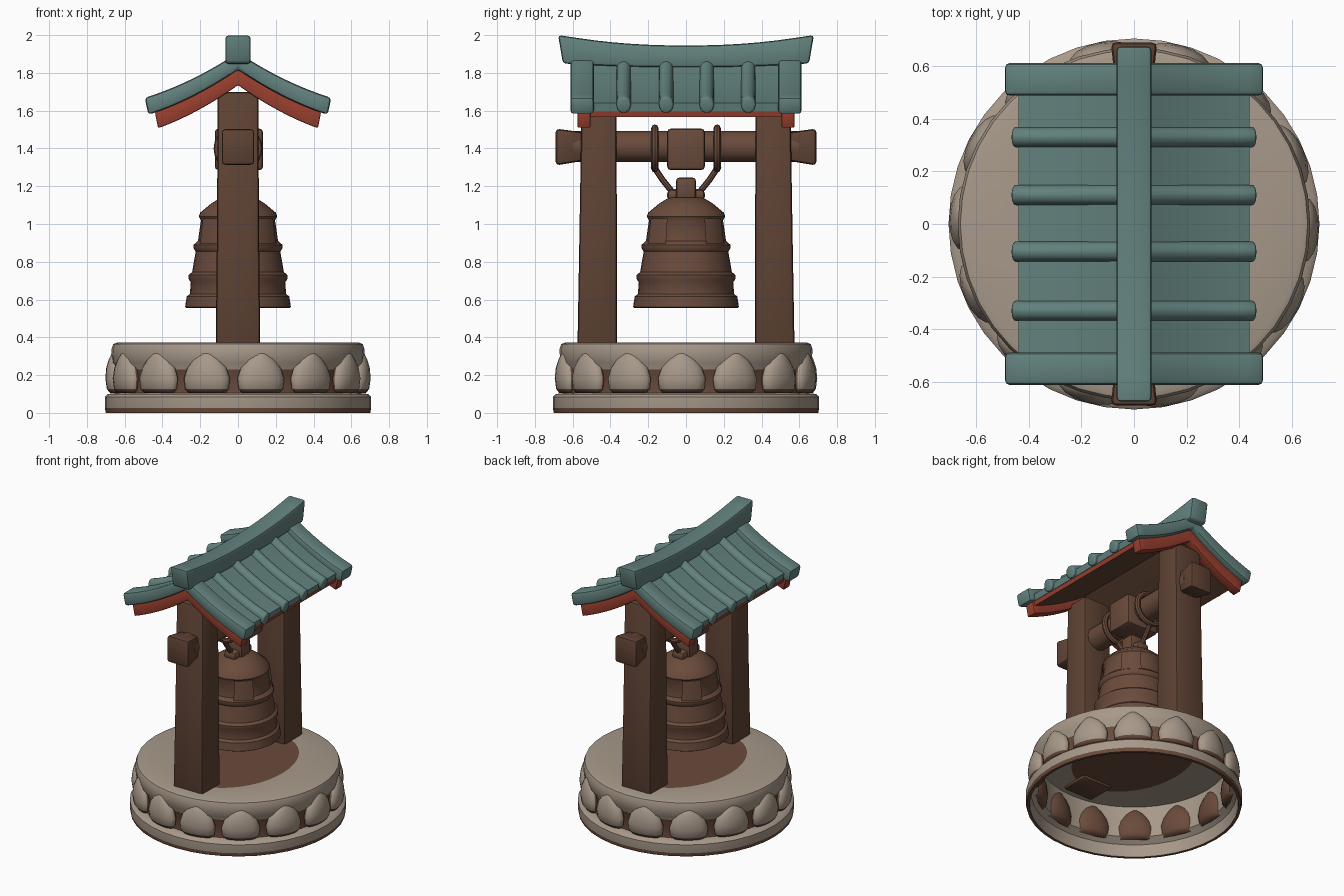
import bpy, bmesh, math
from mathutils import Vector

if "Cube" in bpy.data.objects:
    bpy.data.objects.remove(bpy.data.objects["Cube"])

def mat(name, c):
    m = bpy.data.materials.new(name)
    m.diffuse_color = (*c, 1)
    m.use_nodes = True
    m.node_tree.nodes["Principled BSDF"].inputs["Base Color"].default_value = m.diffuse_color
    return m

STONE = mat("warm_stone", (0.39, 0.32, 0.255))
BROWN = mat("bronze_brown", (0.145, 0.07, 0.044))
WOOD = mat("dark_wood", (0.115, 0.056, 0.034))
TEAL = mat("teal_tile", (0.125, 0.225, 0.21))
RED = mat("red_paint", (0.32, 0.05, 0.028))

def finish(name, bm, mats, bevel=0, rule=None, angle=40):
    bmesh.ops.remove_doubles(bm, verts=bm.verts, dist=1e-5)
    bmesh.ops.recalc_face_normals(bm, faces=bm.faces)
    if bevel:
        sharp = [e for e in bm.edges if len(e.link_faces) == 2 and e.calc_face_angle(0) > 0.6]
        bmesh.ops.bevel(bm, geom=sharp, offset=bevel, segments=2, profile=0.5, affect='EDGES')
    bm.normal_update()
    if rule:
        for f in bm.faces:
            f.material_index = rule(f)
    me = bpy.data.meshes.new(name)
    bm.to_mesh(me)
    bm.free()
    for m in mats:
        me.materials.append(m)
    ob = bpy.data.objects.new(name, me)
    bpy.context.collection.objects.link(ob)
    bpy.ops.object.select_all(action='DESELECT')
    ob.select_set(True)
    bpy.context.view_layer.objects.active = ob
    bpy.ops.object.shade_smooth_by_angle(angle=math.radians(angle))
    return ob

def loft(name, rings, mats, bevel=0, rule=None, closed=False, angle=40):
    """Skin a list of equal point rings, capped unless closed."""
    bm = bmesh.new()
    vs = [[bm.verts.new(p) for p in r] for r in rings]
    n = len(vs[0])
    for a, b in zip(vs, vs[1:] + (vs[:1] if closed else [])):
        for i in range(n):
            bm.faces.new((a[i], a[(i + 1) % n], b[(i + 1) % n], b[i]))
    if not closed:
        bm.faces.new(vs[0])
        bm.faces.new(vs[-1])
    return finish(name, bm, mats, bevel, rule, angle)

def lathe(name, prof, mats, segs=40, idx=None, span=None):
    """Revolve (radius, z, optional x scale) points around z."""
    bm = bmesh.new()
    a0, a1 = span or (0, 2 * math.pi)
    rows = [[bm.verts.new(((r := p[0]) * math.cos(a0 + (a1 - a0) * s / segs) * (p[2] if len(p) > 2 else 1),
                           r * math.sin(a0 + (a1 - a0) * s / segs), p[1])) for p in prof]
            for s in range(segs + (1 if span else 0))]
    for a, b in zip(rows, rows[1:] + ([] if span else rows[:1])):
        for j in range(len(prof) - 1):
            f = bm.faces.new((a[j], b[j], b[j + 1], a[j + 1]))
            f.material_index = idx[j] if idx else 0
    return finish(name, bm, mats)

def box_y(hx, y, z0, z1, cx=0):
    return [(cx - hx, y, z0), (cx + hx, y, z0), (cx + hx, y, z1), (cx - hx, y, z1)]

def box_z(x, y0, y1, z):
    return [(-x, y0, z), (x, y0, z), (x, y1, z), (-x, y1, z)]

def tube(name, path, r, mats, closed=False):
    """Round tube along a path."""
    pts = [Vector(p) for p in path]
    rings, n = [], len(pts)
    for i, p in enumerate(pts):
        a = pts[(i - 1) % n] if closed or i else p
        b = pts[(i + 1) % n] if closed or i < n - 1 else p
        t = (b - a).normalized()
        u = Vector((0, 1, 0)) if closed else Vector((1, 0, 0))
        v = t.cross(u).normalized()
        rings.append([p + r * (math.cos(k * math.pi / 4) * u + math.sin(k * math.pi / 4) * v) for k in range(8)])
    return loft(name, rings, mats, closed=closed)

# Hollow round base: foot, brown recess, stone top with brown patch under the bell
base = [(0.68, 0), (0.70, 0), (0.705, 0.025), (0.705, 0.085), (0.69, 0.10), (0.645, 0.105), (0.64, 0.23),
        (0.665, 0.265), (0.67, 0.335), (0.66, 0.365), (0.64, 0.372), (0.47, 0.37, 0.76), (0, 0.37),
        (0, 0.345), (0.47, 0.345, 0.76), (0.62, 0.34), (0.625, 0.12), (0.67, 0.085), (0.68, 0)]
lathe("round_base", base, [STONE, BROWN],
      idx=[1, 1, 0, 0, 0, 1, 0, 0, 0, 0, 0, 1, 1, 1, 0, 0, 0, 0])

# Ring of lotus petals
petal = [(0, .10, .035), (.1, .12, .052), (.35, .126, .06), (.6, .107, .055), (.8, .073, .042), (.93, .036, .028), (1, .006, .012)]
for k in range(14):
    a = math.radians(k * 360 / 14 - 2)
    out, side = Vector((math.cos(a), math.sin(a), 0)), Vector((-math.sin(a), math.cos(a), 0))
    rings = [[out * (0.643 + d * math.sin(q)) + side * (w * math.cos(q)) + Vector((0, 0, 0.105 + 0.222 * t))
              for q in (j * math.pi / 8 for j in range(16))] for t, w, d in petal]
    loft("base_petal", rings, [STONE, BROWN], angle=60,
         rule=lambda f: int(f.calc_center_median().z < 0.122 or f.normal.dot(out) < -0.05))

# Posts, beam ends and the beam
for s, n in ((-1, "front"), (1, "back")):
    loft(n + "_post", [box_z(.118, s * .365, s * .575, .325), box_z(.112, s * .365, s * .565, .9),
                       box_z(.107, s * .37, s * .552, 1.70)], [WOOD], .018)
    loft(n + "_beam_end", [box_y(.072, s * .54, 1.335, 1.485), box_y(.088, s * .69, 1.31, 1.505)], [WOOD], .02)
loft("beam", [[(.083 * math.cos(q), y, 1.41 + .083 * math.sin(q)) for q in (j * math.pi / 6 for j in range(12))]
              for y in (-.6, .6)], [BROWN])
loft("beam_centre_block", [box_y(.128, -.1, 1.285, 1.505, .005), box_y(.128, .1, 1.285, 1.505, .005)], [BROWN], .02)

# Ropes round the beam and down to the bell
for s in (-1, 1):
    tube("beam_rope", [(.11 * math.cos(q), s * .165, 1.40 + .108 * math.sin(q))
                       for q in (j * math.pi / 12 for j in range(24))], .019, [BROWN], True)
    tube("bell_rope", [(0, s * .175, 1.31), (0, s * .125, 1.235), (0, s * .065, 1.16)], .016, [BROWN])

# Bell crown
loft("bell_loop", [box_y(.05, -.1, 1.12, 1.185), box_y(.05, .1, 1.12, 1.185)], [BROWN], .025)
loft("bell_loop_block", [box_y(.065, -.052, 1.13, 1.245), box_y(.065, .052, 1.13, 1.245)], [BROWN], .015)

# Bell shell with raised bands
bell = [(0, 1.145), (.09, 1.14), (.14, 1.11), (.20, 1.06), (.208, 1.04), (.196, 1.02), (.212, .91), (.235, .89),
        (.235, .87), (.224, .855), (.243, .745), (.262, .73), (.262, .71), (.25, .69), (.255, .63), (.272, .615),
        (.28, .56), (.272, .555), (.25, .56), (.21, .85), (.17, 1.04), (0, 1.08)]
lathe("bell", bell, [BROWN], 32)
for k in range(4):
    c = math.pi / 4 + k * math.pi / 2
    lathe("bell_panel", [(.17, 1.03), (.21, 1.03), (.228, .89), (.18, .89), (.17, 1.03)], [BROWN], 5,
          span=(c - .3, c + .3))

# Roof: every layer follows one sagging curve
def roof(x, off):
    ax = abs(x)
    return x * (1 + .45 * off), 1.82 - .69 * ax + .39 * ax * ax + off

def stations(w, n=16):
    return [w * (2 * i / n - 1) for i in range(n + 1)]

def roof_layer(name, w, y0, y1, lo, hi, mats, bevel=0, rule=None):
    rings = []
    for x in stations(w):
        (xa, za), (xb, zb) = roof(x, lo), roof(x, hi)
        rings.append([(xa, y0, za), (xa, y1, za), (xb, y1, zb), (xb, y0, zb)])
    loft(name, rings, mats, bevel, rule)

roof_layer("roof_tiles", .43, -.53, .53, 0, .045, [TEAL])
roof_layer("roof_lining", .425, -.52, .52, -.03, 0, [WOOD, RED], rule=lambda f: int(abs(f.normal.x) > .7))
for s in (-1, 1):
    roof_layer("gable_roll", .475, s * .55 - .062, s * .55 + .062, -.002, .088, [TEAL], .018)
    roof_layer("gable_board", .44, s * .54 - .035, s * .54 + .035, -.085, 0, [RED], .008)
for y in (-.33, -.105, .11, .33):
    rings = []
    for x in stations(.45):
        ring = []
        for j in range(10):
            q = j * math.pi / 5
            xx, zz = roof(x, .04 + .045 * math.sin(q))
            ring.append((xx, y + .039 * math.cos(q), zz))
        rings.append(ring)
    loft("tile_roll", rings, [TEAL], .01, angle=50)

# Ridge cap rising at both ends
rings = []
for y in stations(.665, 14):
    t = abs(y / .665)
    lift = t ** 2.2
    tip = 1.018 if t > .99 else 1
    rings.append([(-.067, y * .98, 1.83 + .02 * lift), (.067, y * .98, 1.83 + .02 * lift),
                  (.067, y * tip, 1.945 + .055 * lift), (-.067, y * tip, 1.945 + .055 * lift)])
loft("roof_ridge", rings, [TEAL], .016)
